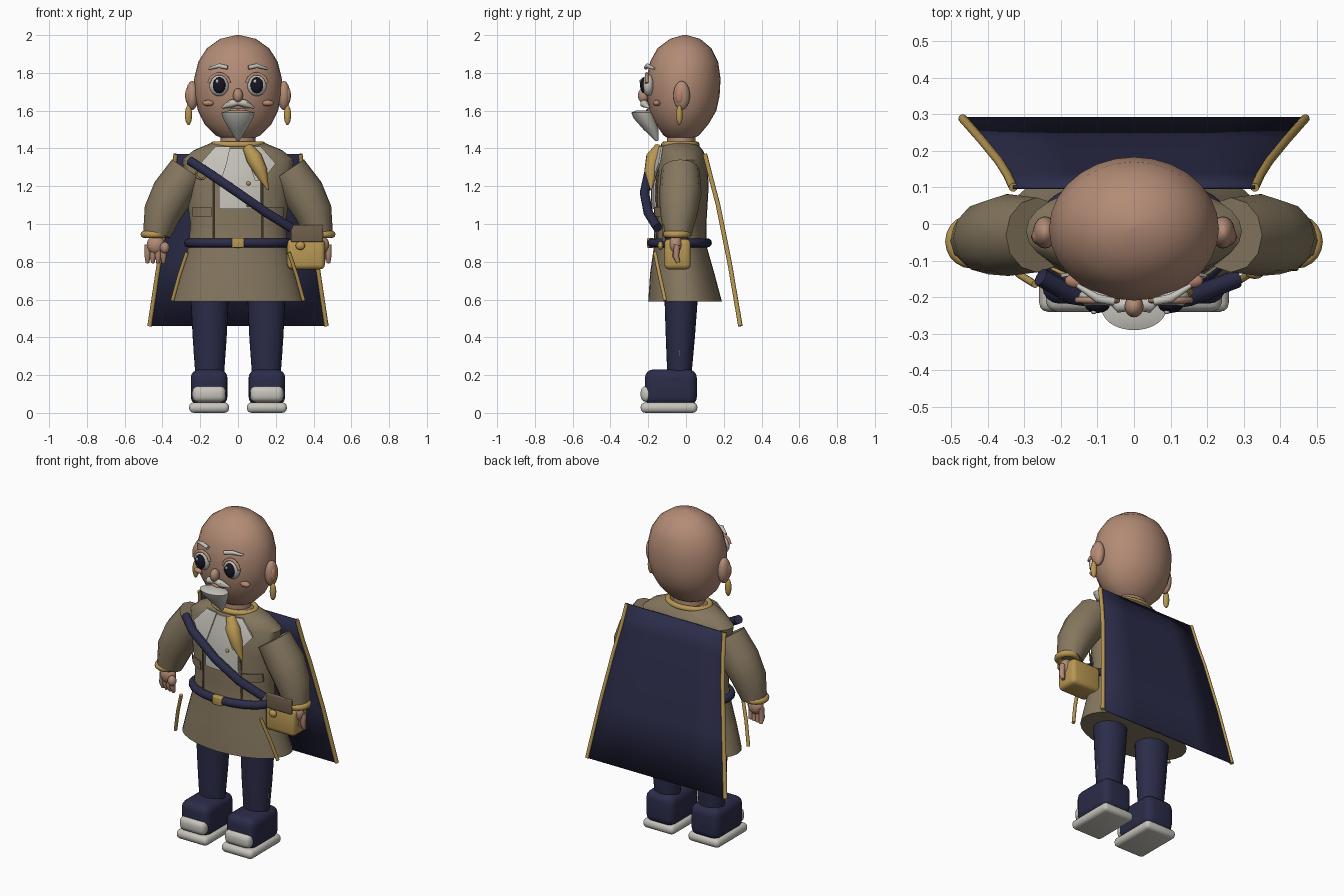
import bpy, bmesh, math
from mathutils import Vector

if "Cube" in bpy.data.objects:
    bpy.data.objects.remove(bpy.data.objects["Cube"])


def material(name, rgb):
    m = bpy.data.materials.new(name)
    m.use_nodes = True
    m.diffuse_color = (*rgb, 1)
    m.node_tree.nodes["Principled BSDF"].inputs["Base Color"].default_value = (*rgb, 1)
    return m


SKIN = material("skin", (.45, .26, .18))
COAT = material("olive brown cloth", (.235, .185, .115))
NAVY = material("navy cloth", (.024, .025, .066))
GOLD = material("gold", (.48, .31, .085))
WHITE = material("off white", (.57, .55, .5))
DARK = material("pupil black", (.008, .008, .018))
LEATHER = material("dark leather", (.16, .115, .07))
CHEEK = material("rosy skin", (.48, .235, .155))


def finish(ob, mat, angle=40):
    ob.data.materials.clear()
    ob.data.materials.append(mat)
    bpy.ops.object.select_all(action='DESELECT')
    ob.select_set(True)
    bpy.context.view_layer.objects.active = ob
    bpy.ops.object.shade_smooth_by_angle(angle=math.radians(angle))
    return ob


def from_bmesh(name, bm, mat):
    bmesh.ops.recalc_face_normals(bm, faces=bm.faces[:])
    me = bpy.data.meshes.new(name)
    bm.to_mesh(me)
    bm.free()
    ob = bpy.data.objects.new(name, me)
    bpy.context.collection.objects.link(ob)
    return finish(ob, mat)


def loft(name, mat, rings, cx=0, seg=28):
    """Stack of horizontal ellipses given as (z, rx, ry, centre y)."""
    bm = bmesh.new()
    loops = []
    for z, rx, ry, cy in rings:
        angles = [2 * math.pi * i / seg for i in range(seg)]
        loops.append([bm.verts.new((cx + rx * math.cos(a), cy + ry * math.sin(a), z)) for a in angles])
    for a, b in zip(loops, loops[1:]):
        for i in range(seg):
            j = (i + 1) % seg
            bm.faces.new((a[i], a[j], b[j], b[i]))
    bm.faces.new(loops[0])
    bm.faces.new(loops[-1])
    return from_bmesh(name, bm, mat)


def ball(name, mat, pos, size):
    bm = bmesh.new()
    bmesh.ops.create_uvsphere(bm, u_segments=20, v_segments=12, radius=1)
    bmesh.ops.scale(bm, vec=size, verts=bm.verts)
    bmesh.ops.translate(bm, vec=pos, verts=bm.verts)
    return from_bmesh(name, bm, mat)


def box(name, mat, pos, size, bevel=.01, segments=3):
    bm = bmesh.new()
    bmesh.ops.create_cube(bm, size=1)
    bmesh.ops.scale(bm, vec=size, verts=bm.verts)
    bmesh.ops.bevel(bm, geom=bm.edges[:], offset=bevel, segments=segments, profile=.5, affect='EDGES')
    bmesh.ops.translate(bm, vec=pos, verts=bm.verts)
    return from_bmesh(name, bm, mat)


def tube(name, mat, points, radii, cyclic=False):
    cu = bpy.data.curves.new(name, 'CURVE')
    cu.dimensions = '3D'
    cu.bevel_depth = 1
    cu.bevel_resolution = 4
    cu.use_fill_caps = True
    sp = cu.splines.new('POLY')
    sp.points.add(len(points) - 1)
    sp.use_cyclic_u = cyclic
    for i, p in enumerate(points):
        sp.points[i].co = (*p, 1)
        sp.points[i].radius = radii[i] if isinstance(radii, (list, tuple)) else radii
    ob = bpy.data.objects.new(name, cu)
    bpy.context.collection.objects.link(ob)
    bpy.ops.object.select_all(action='DESELECT')
    ob.select_set(True)
    bpy.context.view_layer.objects.active = ob
    bpy.ops.object.convert(target='MESH')
    return finish(bpy.context.object, mat, 50)


def ellipse(rx, ry, cx, cy, z, n=28):
    return [(cx + rx * math.cos(2 * math.pi * i / n), cy + ry * math.sin(2 * math.pi * i / n), z)
            for i in range(n)]


# Coat body
BODY = [(.59, .35, .195, -.005), (.74, .305, .17, -.02), (.88, .262, .14, -.03), (1, .252, .138, -.03),
        (1.2, .28, .145, -.025), (1.34, .295, .132, -.02), (1.39, .235, .115, -.025), (1.43, .14, .085, -.03)]
loft("coat", COAT, BODY)


def front(x, z, off=0):
    """Point on the front surface of the coat."""
    for a, b in zip(BODY, BODY[1:]):
        if a[0] <= z <= b[0]:
            t = (z - a[0]) / (b[0] - a[0])
            rx, ry, cy = (p + (q - p) * t for p, q in zip(a[1:], b[1:]))
            return Vector((x, cy - ry * math.sqrt(max(0, 1 - (x / rx) ** 2)) - off, z))


def plate(name, mat, rows, off, thick=.009, n=6):
    """Cloth panel laid on the coat front, from rows of (z, x start, x end)."""
    bm = bmesh.new()
    grid = [[bm.verts.new(front(a + (b - a) * i / n, z, off)) for i in range(n + 1)] for z, a, b in rows]
    for r, s in zip(grid, grid[1:]):
        for i in range(n):
            bm.faces.new((r[i], r[i + 1], s[i + 1], s[i]))
    out = bmesh.ops.extrude_face_region(bm, geom=bm.faces[:])
    verts = [g for g in out["geom"] if isinstance(g, bmesh.types.BMVert)]
    bmesh.ops.translate(bm, vec=(0, -thick, 0), verts=verts)
    return from_bmesh(name, bm, mat)


# Shirt, lapels, scarf and fastenings
plate("shirt_front", WHITE, [(1.4, -.06, .06), (1.3, -.1, .12), (1.2, -.1, .12), (1.08, -.1, .12)], .006)
for s, side in ((-1, "right"), (1, "left")):
    plate(side + "_lapel", WHITE, [(1.41, s * .04, s * .12), (1.32, s * .06, s * .2), (1.23, s * .09, s * .13)], .018)
    plate(side + "_pocket_flap", COAT, [(1.09, s * .14, s * .24), (1.04, s * .14, s * .24)], .01)
    tube(side + "_vest_seam", LEATHER, [front(s * .13, z, .003) for z in (1.28, 1.2, 1.09, 1, .92)], .005)
    tube(side + "_skirt_trim", GOLD, [(s * .27, -.165, .85), (s * .31, -.14, .73), (s * .347, -.11, .595)], .01)
tube("scarf", GOLD, [(.05, -.14, 1.405), (.085, -.17, 1.35), (.12, -.185, 1.28), (.16, -.185, 1.18)],
     [.028, .043, .036, .004])
for z in (1.215, 1.1):
    ball("shirt_button", GOLD, front(.055, z, .018), (.011, .008, .011))
tube("brooch", GOLD, [front(-.195 + .027 * math.cos(a * math.pi / 6), 1.265 + .027 * math.sin(a * math.pi / 6), .012)
                      for a in range(12)], .005, True)
tube("collar", GOLD, ellipse(.13, .085, 0, -.03, 1.42), .017, True)

# Belt, shoulder strap and bag
tube("belt", NAVY, ellipse(.262, .148, 0, -.035, .9), .024, True)
box("belt_buckle", GOLD, (0, -.19, .9), (.065, .035, .052), .006)
tube("shoulder_strap", NAVY, [(-.255, -.145, 1.335), (-.17, -.195, 1.28), (0, -.22, 1.165), (.15, -.2, 1.06),
                              (.28, -.15, .98)], .025)
box("bag", GOLD, (.36, -.045, .84), (.2, .14, .16), .025)
box("bag_flap", LEATHER, (.365, -.118, .95), (.17, .02, .09), .006)
ball("bag_clasp", GOLD, (.33, -.135, .885), (.025, .015, .022))

# Sleeves, cuffs and hands
for s, side in ((-1, "right"), (1, "left")):
    tube(side + "_sleeve", COAT, [(s * .265, -.03, 1.285), (s * .345, -.03, 1.165), (s * .4, -.038, 1.06),
                                  (s * .43, -.045, .945)], [.102, .112, .1, .074])
    tube(side + "_cuff", GOLD, ellipse(.055, .055, s * .442, -.048, .945, 20), .019, True)
    ball(side + "_palm", SKIN, (s * .435, -.055, .89), (.048, .036, .05))
    for i in range(4):
        x, y = s * (.395 + i * .028), -.065 + .006 * i
        tube(side + "_finger", SKIN, [(x, y, .89), (x, y - .006, .83), (x, y + .006, .795)], [.016, .016, .01])
    ball(side + "_thumb", SKIN, (s * .388, -.085, .875), (.025, .025, .03))

# Cape with trimmed sides
CAPE = [(1.37, .33, .1), (1.24, .345, .133), (1.1, .368, .17), (.8, .417, .23), (.46, .468, .288)]
bm = bmesh.new()
cape_rows = [[bm.verts.new((w * t, y, z)) for t in (-1, -.5, 0, .5, 1)] for z, w, y in CAPE]
for r, q in zip(cape_rows, cape_rows[1:]):
    for i in range(4):
        bm.faces.new((r[i], r[i + 1], q[i + 1], q[i]))
cape = from_bmesh("cape", bm, NAVY)
mod = cape.modifiers.new("thickness", 'SOLIDIFY')
mod.thickness = .01
mod.offset = 0
for s in (-1, 1):
    tube("cape_trim", GOLD, [(s * w, y, z) for z, w, y in CAPE], .012)

# Trousers and shoes
for s, side in ((-1, "right"), (1, "left")):
    loft(side + "_trouser", NAVY, [(.2, .076, .064, -.035), (.4, .09, .077, -.03), (.64, .102, .09, -.025)], s * .15)
    ball(side + "_trouser_mark", GOLD, (s * .226, -.035, .325), (.009, .006, .035))
    box(side + "_sole", WHITE, (s * .153, -.09, .028), (.212, .3, .055), .024)
    box(side + "_shoe", NAVY, (s * .153, -.08, .135), (.194, .275, .19), .045, 4)
    box(side + "_toe_cap", WHITE, (s * .153, -.205, .1), (.175, .07, .085), .03)

# Head and neck
loft("neck", SKIN, [(1.38, .095, .078, -.025), (1.5, .09, .075, -.025)])
loft("head", SKIN, [(1.44, .05, .045, -.03), (1.47, .12, .095, -.025), (1.53, .178, .14, -.02), (1.6, .212, .178, -.017),
                    (1.68, .23, .193, -.015), (1.77, .232, .196, -.013), (1.86, .21, .18, -.01),
                    (1.93, .165, .143, -.008), (1.98, .095, .08, -.005), (2, .01, .01, -.005)])

# Face
ball("nose", SKIN, (0, -.225, 1.68), (.026, .03, .038))
tube("mouth", CHEEK, [(-.04, -.195, 1.605), (0, -.203, 1.602), (.04, -.195, 1.605)], .008)
loft("beard", WHITE, [(1.44, .008, .008, -.155), (1.5, .045, .04, -.185), (1.56, .08, .058, -.22),
                      (1.59, .088, .058, -.232), (1.6, .05, .04, -.225)])
for s, side in ((-1, "right"), (1, "left")):
    ball(side + "_eye", WHITE, (s * .1, -.2, 1.735), (.052, .032, .058))
    ball(side + "_pupil", DARK, (s * .1, -.222, 1.735), (.034, .021, .043))
    ball(side + "_eye_glint", WHITE, (s * .1 - .01, -.241, 1.755), (.008, .005, .01))
    tube(side + "_eyelid", SKIN, [(s * .1 + .055 * math.cos(a), -.208, 1.735 + .06 * math.sin(a))
                                  for a in (.2, .7, 1.2, 1.57, 1.94, 2.44, 2.94)], .009)
    tube(side + "_eyebrow", WHITE, [(s * .055, -.212, 1.828), (s * .1, -.203, 1.838), (s * .155, -.168, 1.822)],
         [.011, .012, .006])
    ball(side + "_cheek", CHEEK, (s * .157, -.155, 1.64), (.032, .02, .016))
    tube(side + "_moustache", WHITE, [(0, -.22, 1.645), (s * .04, -.222, 1.637), (s * .085, -.195, 1.615)],
         [.016, .021, .004])
    ball(side + "_ear", SKIN, (s * .243, -.023, 1.68), (.033, .044, .077))
    ball(side + "_inner_ear", CHEEK, (s * .262, -.033, 1.68), (.018, .024, .045))
    ball(side + "_earring", GOLD, (s * .262, -.035, 1.577), (.019, .017, .053))
